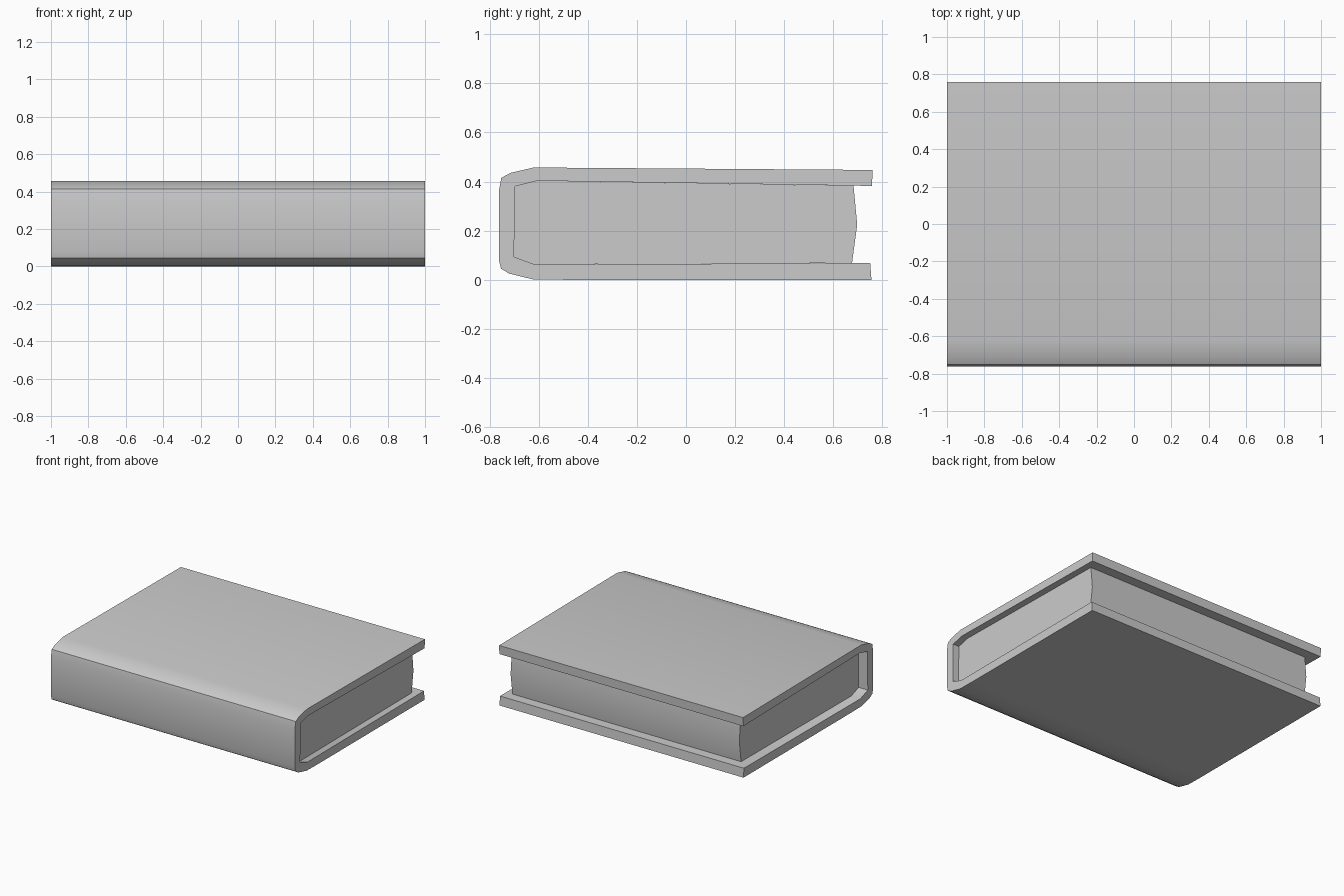
import bpy
import bmesh
import math

cube = bpy.data.objects.get("Cube")
if cube:
    bpy.data.objects.remove(cube, do_unlink=True)

# Single plain grey
grey = bpy.data.materials.new("plain grey")
grey.use_nodes = True
colour = (0.6, 0.6, 0.6, 1)
grey.diffuse_color = colour
grey.node_tree.nodes["Principled BSDF"].inputs["Base Color"].default_value = colour


def extrude_profile(name, profile, x_start, x_end):
    """Sweep a closed (y, z) outline along x and shade its gentle bends smooth."""
    bm = bmesh.new()
    face = bm.faces.new([bm.verts.new((x_start, y, z)) for y, z in profile])
    result = bmesh.ops.extrude_face_region(bm, geom=[face])
    moved = [v for v in result["geom"] if isinstance(v, bmesh.types.BMVert)]
    bmesh.ops.translate(bm, verts=moved, vec=(x_end - x_start, 0, 0))
    bmesh.ops.recalc_face_normals(bm, faces=bm.faces)
    mesh = bpy.data.meshes.new(name)
    bm.to_mesh(mesh)
    bm.free()
    mesh.materials.append(grey)
    obj = bpy.data.objects.new(name, mesh)
    bpy.context.collection.objects.link(obj)
    bpy.ops.object.select_all(action="DESELECT")
    obj.select_set(True)
    bpy.context.view_layer.objects.active = obj
    bpy.ops.object.shade_smooth_by_angle(angle=math.radians(30))
    return obj


# Lining shared by the cover and the pages, from bottom rear round to top rear
fold = [(-0.615, 0.062), (-0.7, 0.093), (-0.697, 0.38), (-0.605, 0.403)]

# Cover: bottom board, rounded spine and top board in one folded shell
outside = [(0.76, 0.447), (-0.62, 0.457), (-0.715, 0.435), (-0.752, 0.415),
           (-0.762, 0.36), (-0.762, 0.08), (-0.753, 0.045), (-0.72, 0.025),
           (-0.625, 0.002), (-0.5, 0), (0.755, 0)]
extrude_profile("cover", outside + [(0.75, 0.068)] + fold + [(0.757, 0.382)], -1, 1)

# Page block: fills the fold, with a slightly bulging rear edge
rear_edge = [(0.682, 0.383), (0.697, 0.225), (0.676, 0.068)]
extrude_profile("pages", fold + rear_edge, -0.925, 0.95)
